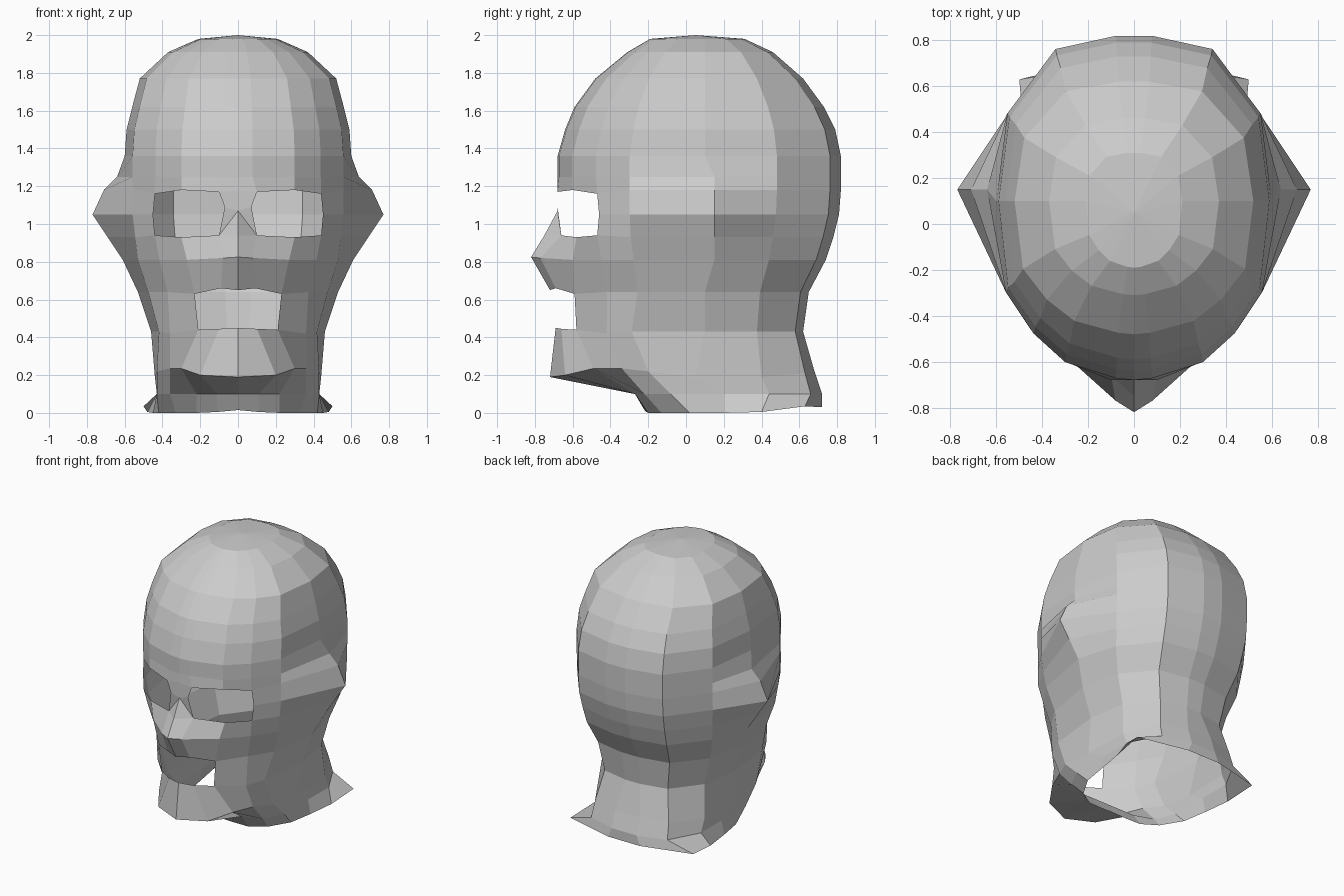
import bpy, bmesh

# Half cross-section, front to back: (share of width, share of depth from the middle)
SECTION = [(0, -1), (.13, -.99), (.5, -.9), (.73, -.74), (.93, -.51),
           (1, 0), (.92, .53), (.57, .92), (.13, 1), (0, 1)]
MID_Y = .1

# Rings: height, half width, front y, back y, half width at the ear
RINGS = [
    (1.98, .21, -.19, .31, .21),
    (1.91, .37, -.31, .46, .37),
    (1.77, .52, -.48, .62, .52),
    (1.62, .56, -.59, .73, .56),
    (1.50, .59, -.64, .79, .59),
    (1.36, .60, -.68, .82, .60),
    (1.25, .60, -.68, .82, .64),
    (1.18, .60, -.68, .82, .71),
    (1.05, .60, -.68, .81, .77),
    (.93, .585, -.67, .78, .69),
    (.81, .57, -.64, .74, .61),
    (.64, .51, -.60, .65, .53),
    (.43, .45, -.66, .62, .46),
]
BROW, EYE, CHEEK, NOSE, LIP, CHIN = 7, 8, 9, 10, 11, 12

# Facial features: sculpted points, by (ring, column)
FACE = {
    (BROW, 1): (.10, -.68, 1.17), (BROW, 2): (.30, -.60, 1.18), (BROW, 3): (.44, -.47, 1.16),
    (EYE, 0): (0, -.68, 1.07), (EYE, 1): (.07, -.68, 1.09), (EYE, 3): (.45, -.46, 1.05),
    (CHEEK, 0): (0, -.75, .94), (CHEEK, 1): (.10, -.66, .94),
    (CHEEK, 2): (.30, -.58, .93), (CHEEK, 3): (.44, -.47, .94),
    (NOSE, 0): (0, -.82, .825), (NOSE, 1): (.08, -.77, .82), (NOSE, 2): (.27, -.60, .81),
    (LIP, 0): (0, -.72, .65), (LIP, 1): (.09, -.69, .66), (LIP, 2): (.23, -.59, .63),
    (CHIN, 0): (0, -.69, .45), (CHIN, 1): (.10, -.66, .445),
    (CHIN, 2): (.21, -.58, .44), (CHIN, 3): (.36, -.42, .42),
}

# Jaw edge, neck top and flared neck hem
JAW = [(0, -.72, .19), (.20, -.64, .20), (.30, -.49, .235), (.36, -.34, .235), (.43, -.2, .22),
       (.44, .05, .19), (.43, .40, .19), (.30, .63, .21), (.10, .68, .22), (0, .68, .22)]
NECK = [(0, -.27, .1), (.11, -.27, .1), (.22, -.27, .1), (.36, -.22, .1), (.43, -.08, .1),
        (.43, .2, .1), (.43, .44, .1), (.31, .66, .1), (.10, .72, .1), (0, .72, .1)]
HEM = [(0, -.22, .015), (.11, -.21, .005), (.22, -.2, 0), (.33, -.13, 0), (.42, .02, 0),
       (.45, .2, 0), (.48, .4, .005), (.50, .63, .035), (.13, .72, .03), (0, .72, .03)]


def ring_point(r, c):
    z, w, front, back, ear = RINGS[r]
    u, v = SECTION[c]
    y = MID_Y + (v * (MID_Y - front) if v < 0 else v * (back - MID_Y))
    if c == 5:
        return (ear, .15 if ear > w + .03 else y, z)
    return FACE.get((r, c), (u * w, y, z))


def is_hole(r, c):
    eye = r in (BROW, EYE) and c in (1, 2)
    mouth = r == LIP and c in (0, 1)
    return eye or mouth


# Half shell bridged ring by ring, leaving the eye and mouth openings
cols = len(SECTION)
rows = [[ring_point(r, c) for c in range(cols)] for r in range(len(RINGS))]
rows += [JAW, NECK, HEM]
bm = bmesh.new()
grid = [[bm.verts.new(p) for p in row] for row in rows]
for r in range(len(grid) - 1):
    for c in range(cols - 1):
        if r == EYE and c == 0:
            # Nose bridge starts as a point between the eyes
            bm.faces.new((grid[r][0], grid[r + 1][0], grid[r + 1][1]))
            bm.faces.new((grid[r][0], grid[r + 1][1], grid[r][1]))
        elif not is_hole(r, c):
            bm.faces.new((grid[r][c], grid[r + 1][c], grid[r + 1][c + 1], grid[r][c + 1]))

# Crown
crown = bm.verts.new((0, .05, 2))
for c in range(cols - 1):
    bm.faces.new((crown, grid[0][c], grid[0][c + 1]))

mesh = bpy.data.meshes.new("head_mask")
bm.to_mesh(mesh)
bm.free()
mask = bpy.data.objects.new("head_mask", mesh)
bpy.context.collection.objects.link(mask)

# Mirror to the other side
mirror = mask.modifiers.new("mirror", 'MIRROR')
mirror.use_axis[0] = True
mirror.use_clip = True
mirror.merge_threshold = .001
